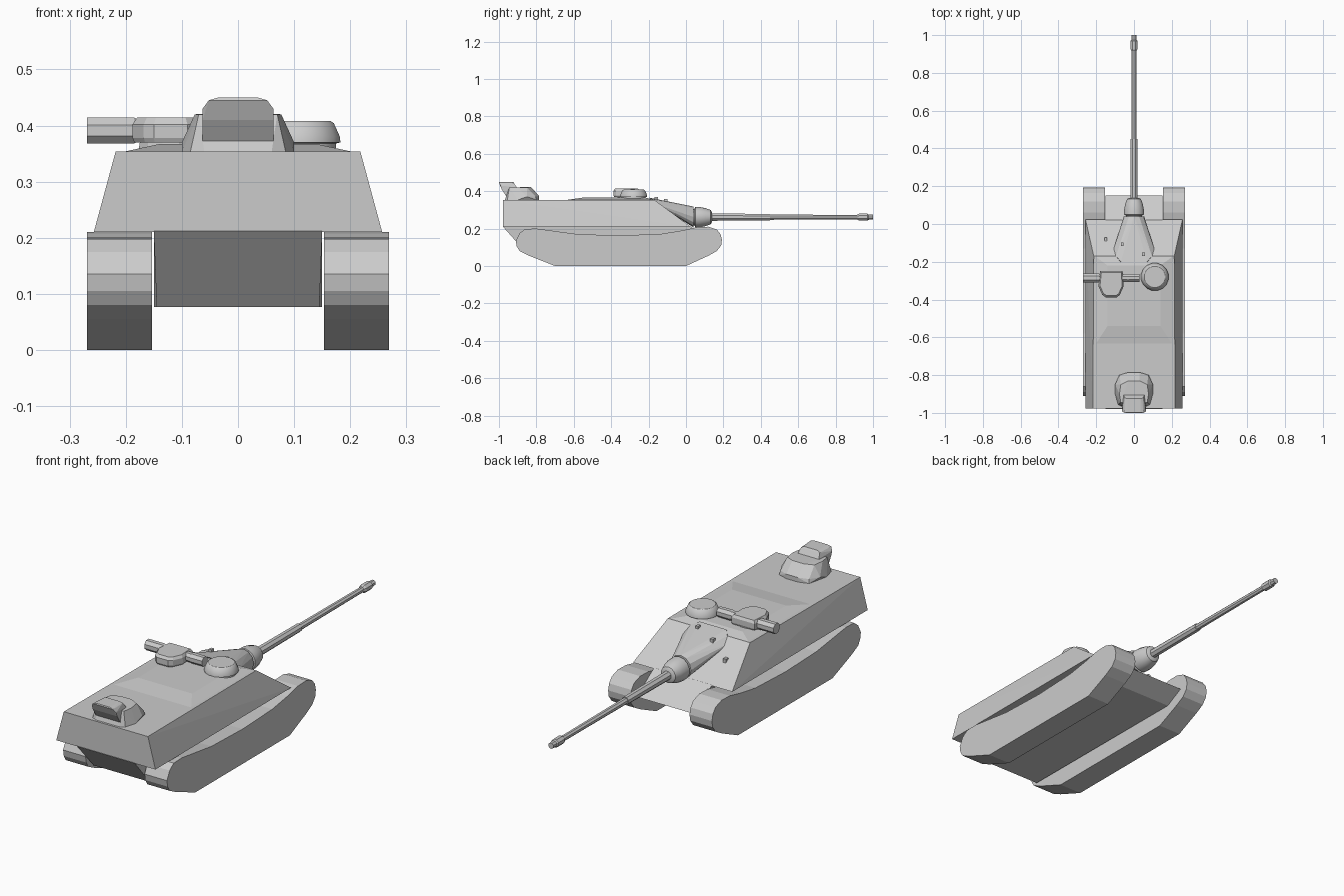
import bpy, bmesh, math

if "Cube" in bpy.data.objects:
    bpy.data.objects.remove(bpy.data.objects["Cube"])


def finish(name, bm, smooth=False):
    bmesh.ops.recalc_face_normals(bm, faces=bm.faces)
    me = bpy.data.meshes.new(name)
    bm.to_mesh(me)
    bm.free()
    ob = bpy.data.objects.new(name, me)
    bpy.context.collection.objects.link(ob)
    if smooth:
        bpy.ops.object.select_all(action='DESELECT')
        ob.select_set(True)
        bpy.context.view_layer.objects.active = ob
        bpy.ops.object.shade_smooth_by_angle(angle=math.radians(32))
    return ob


def hull(name, pts, mirror=False, smooth=False):
    """Faceted convex solid from its corner points."""
    bm = bmesh.new()
    for x, y, z in pts:
        bm.verts.new((x, y, z))
        if mirror and abs(x) > 1e-5:
            bm.verts.new((-x, y, z))
    res = bmesh.ops.convex_hull(bm, input=bm.verts)
    junk = [v for v in res["geom_interior"] if isinstance(v, bmesh.types.BMVert)]
    if junk:
        bmesh.ops.delete(bm, geom=junk, context='VERTS')
    bmesh.ops.dissolve_limit(bm, angle_limit=math.radians(1), verts=bm.verts, edges=bm.edges)
    return finish(name, bm, smooth)


def turned(name, stations, axis, origin, sides, smooth=False):
    """Stacked rings (distance, radius) along axis X, Y or Z."""
    bm = bmesh.new()
    rings = []
    for d, r in stations:
        ring = []
        for i in range(sides):
            a = 2 * math.pi * (i + 0.5) / sides
            u, v = r * math.cos(a), r * math.sin(a)
            p = {'X': (d, u, v), 'Y': (u, d, v), 'Z': (u, v, d)}[axis]
            ring.append(bm.verts.new([p[k] + origin[k] for k in range(3)]))
        rings.append(ring)
    for a, b in zip(rings, rings[1:]):
        for i in range(sides):
            j = (i + 1) % sides
            bm.faces.new((a[i], a[j], b[j], b[i]))
    bm.faces.new(rings[0])
    bm.faces.new(rings[-1])
    return finish(name, bm, smooth)


def prism(name, profile, x0, x1):
    """Side profile (y, z) extruded across x."""
    bm = bmesh.new()
    f = bm.faces.new([bm.verts.new((x0, y, z)) for y, z in profile])
    ext = bmesh.ops.extrude_face_region(bm, geom=[f])
    bmesh.ops.translate(bm, vec=(x1 - x0, 0, 0),
                        verts=[g for g in ext["geom"] if isinstance(g, bmesh.types.BMVert)])
    return finish(name, bm)


# Tracks with sagging upper run
track = [(-0.70, 0), (0, 0), (0.12, 0.055), (0.165, 0.08), (0.188, 0.11), (0.192, 0.14),
         (0.185, 0.17), (0.165, 0.195), (0.12, 0.21), (0.06, 0.208), (-0.02, 0.19),
         (-0.13, 0.172), (-0.35, 0.163), (-0.58, 0.17), (-0.80, 0.2), (-0.86, 0.198),
         (-0.89, 0.175), (-0.91, 0.135), (-0.905, 0.105), (-0.89, 0.08), (-0.84, 0.055)]
for side, s in (("left", -1), ("right", 1)):
    prism("track_" + side, track, s * 0.153, s * 0.269)

# Lower hull tub and glacis between the tracks
hull("lower_hull", [(0.15, -0.98, 0.212), (0.145, -0.86, 0.077), (0.15, 0.06, 0.077),
                    (0.15, 0.15, 0.125), (0.15, 0.023, 0.212)], mirror=True)

# Upper hull with sloped sides
hull("upper_hull", [(0.257, -0.978, 0.21), (0.257, 0.025, 0.21),
                    (0.218, -0.978, 0.354), (0.213, -0.17, 0.354)], mirror=True)

# Raised forward roof
hull("raised_roof", [(0.205, -0.64, 0.353), (0.14, -0.54, 0.367),
                     (0.14, -0.22, 0.367), (0.205, -0.172, 0.353)], mirror=True)

# Cast gun housing, flaring back into the roof
front_ring = [(0.054 * math.cos(a), 0.04, 0.262 + 0.056 * math.sin(a))
              for a in (2 * math.pi * i / 12 for i in range(12))]
hull("gun_housing", front_ring + [(0.115, -0.155, 0.33), (-0.115, -0.155, 0.33),
                                  (0.095, -0.17, 0.355), (-0.095, -0.17, 0.355),
                                  (0.07, -0.2, 0.366), (-0.07, -0.2, 0.366)])

# Mantlet and stepped barrel
gun = (0, 0, 0.261)
turned("mantlet", [(0.03, 0.042), (0.045, 0.044), (0.05, 0.055), (0.075, 0.054), (0.105, 0.048),
                   (0.132, 0.038), (0.138, 0.028)], 'Y', gun, 14, True)
turned("barrel", [(0.12, 0.021), (0.45, 0.019), (0.45, 0.015), (0.92, 0.013)], 'Y', gun, 8)
turned("muzzle_brake", [(0.915, 0.014), (0.925, 0.02), (0.97, 0.02), (0.975, 0.015), (1.0, 0.014)],
       'Y', gun, 8)

# Round hatch cupola
turned("cupola", [(0.355, 0.066), (0.368, 0.066), (0.37, 0.074), (0.38, 0.073), (0.404, 0.062),
                  (0.408, 0.056)], 'Z', (0.11, -0.28, 0), 16, True)

# Rangefinder tube, centre housing and pedestal
turned("rangefinder_tube", [(-0.269, 0.025), (-0.185, 0.025), (-0.18, 0.022), (-0.04, 0.022),
                            (-0.035, 0.024), (0.028, 0.023)], 'X', (0, -0.286, 0.391), 8)
plan = [(-0.18, -0.25), (-0.06, -0.25), (-0.055, -0.33), (-0.075, -0.375), (-0.09, -0.388),
        (-0.15, -0.388), (-0.168, -0.375), (-0.188, -0.33)]
cx, cy = -0.12, -0.31
hull("rangefinder_housing",
     [(cx + (x - cx) * k, cy + (y - cy) * k, z)
      for z, k in ((0.37, 0.95), (0.378, 1), (0.402, 1), (0.414, 0.88)) for x, y in plan])
turned("rangefinder_pedestal", [(0.352, 0.06), (0.38, 0.055)], 'Z', (-0.12, -0.31, 0), 12)

# Rear rooftop turret: domed base and overhanging box
hull("rear_dome", [(0.1, -0.90, 0.353), (0.085, -0.955, 0.353), (0.06, -0.968, 0.353),
                   (0.1, -0.85, 0.37), (0.078, -0.80, 0.353), (0.03, -0.785, 0.353),
                   (0.03, -0.785, 0.375), (0.075, -0.805, 0.372), (0.077, -0.90, 0.42),
                   (0.07, -0.945, 0.42), (0.07, -0.85, 0.42), (0.03, -0.83, 0.422)], mirror=True)
hull("rear_box", [(0.063, -0.95, 0.355), (0.063, -0.985, 0.41), (0.063, -0.992, 0.43),
                  (0.052, -1.0, 0.445), (0.035, -0.998, 0.45), (0.035, -0.925, 0.45),
                  (0.048, -0.92, 0.444), (0.055, -0.905, 0.42), (0.055, -0.905, 0.37)], mirror=True)

# Small sights and glacis fittings
for name, x, y, z in (("gun_sight", -0.063, -0.108, 0.349), ("roof_sight", 0.05, -0.16, 0.36),
                      ("glacis_fitting", -0.15, -0.08, 0.29)):
    hull(name, [(x + a * 0.007, y + b * 0.009, z + c * 0.009)
                for a in (-1, 1) for b in (-1, 1) for c in (-1, 1)])
